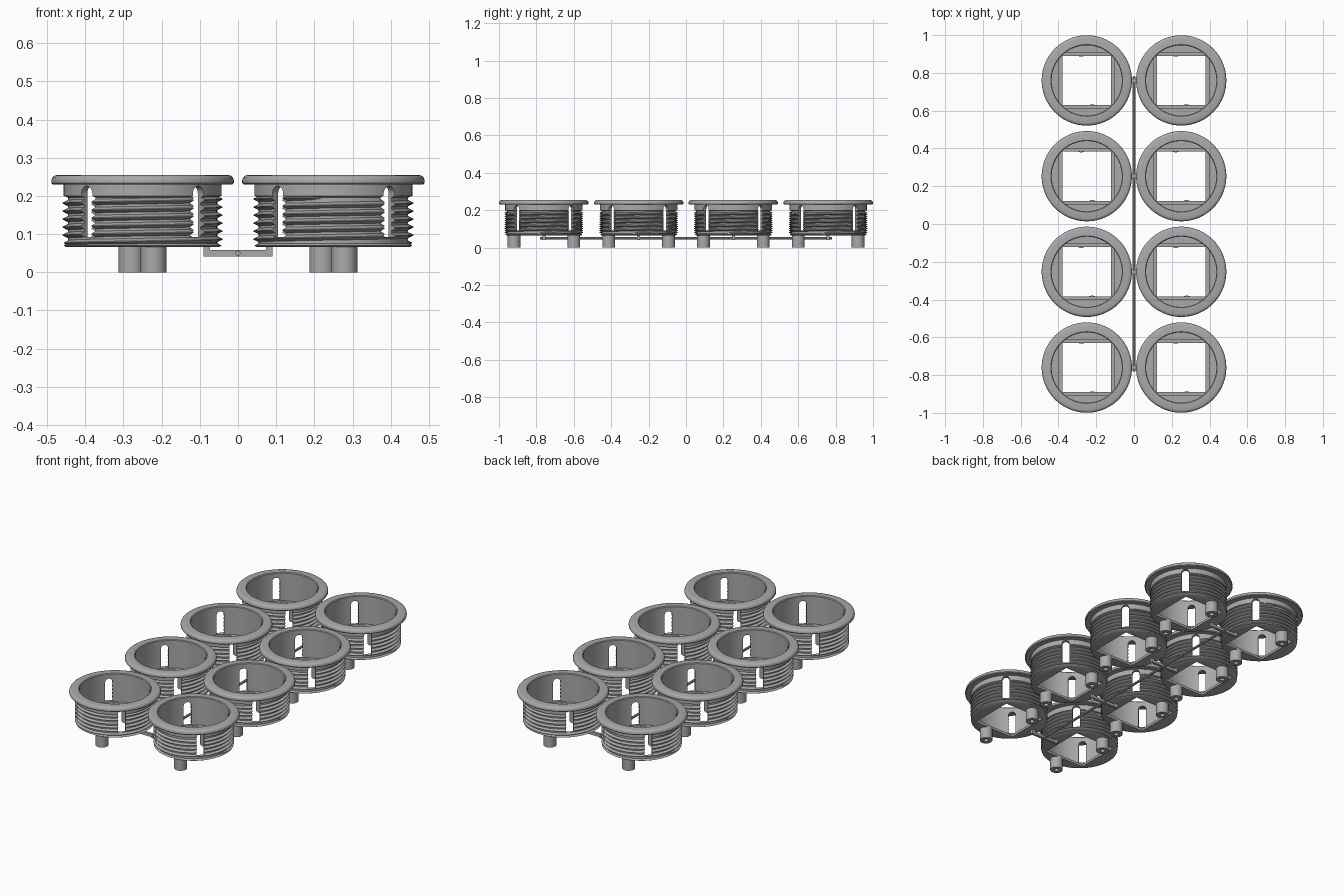
import bpy, bmesh, math
from mathutils import Matrix, Vector

cube = bpy.data.objects.get("Cube")
if cube:
    bpy.data.objects.remove(cube, do_unlink=True)

grey = bpy.data.materials.new("plain grey")
grey.use_nodes = True
COLOUR = (0.4, 0.4, 0.4, 1)
grey.diffuse_color = COLOUR
grey.node_tree.nodes["Principled BSDF"].inputs["Base Color"].default_value = COLOUR


def finish(name, bm):
    bmesh.ops.recalc_face_normals(bm, faces=bm.faces)
    mesh = bpy.data.meshes.new(name)
    bm.to_mesh(mesh)
    bm.free()
    mesh.materials.append(grey)
    obj = bpy.data.objects.new(name, mesh)
    bpy.context.collection.objects.link(obj)
    return obj


def smooth(obj, degrees=30):
    bpy.ops.object.select_all(action="DESELECT")
    obj.select_set(True)
    bpy.context.view_layer.objects.active = obj
    bpy.ops.object.shade_smooth_by_angle(angle=math.radians(degrees))


def lathe(name, profile, steps, closed=False):
    """Revolve (radius, height) points about z."""
    bm = bmesh.new()
    verts = [bm.verts.new((r, 0, z)) for r, z in profile]
    edges = [bm.edges.new(pair) for pair in zip(verts, verts[1:])]
    if closed:
        edges.append(bm.edges.new((verts[-1], verts[0])))
    bmesh.ops.spin(bm, geom=verts + edges, axis=(0, 0, 1), cent=(0, 0, 0),
                   angle=math.tau, steps=steps)
    bmesh.ops.remove_doubles(bm, verts=bm.verts, dist=1e-5)
    return finish(name, bm)


def add_box(bm, centre, size):
    bmesh.ops.create_cube(bm, size=1, matrix=Matrix.Translation(centre) @ Matrix.Diagonal((*size, 1)))


def box(name, centre, size):
    bm = bmesh.new()
    add_box(bm, centre, size)
    return finish(name, bm)


def slot_cutter(angle, half=0.02, bottom=0.093, top=0.226):
    """Round-topped bar that passes through opposite walls."""
    bm = bmesh.new()
    arc = [(half * math.cos(t), top - half + half * math.sin(t))
           for t in (math.pi * i / 12 for i in range(13))]
    outline = [(half, bottom)] + arc + [(-half, bottom)]
    face = bm.faces.new([bm.verts.new((-0.3, y, z)) for y, z in outline])
    new = bmesh.ops.extrude_face_region(bm, geom=[face])["geom"]
    bmesh.ops.translate(bm, vec=(0.6, 0, 0), verts=[v for v in new if isinstance(v, bmesh.types.BMVert)])
    bmesh.ops.rotate(bm, verts=bm.verts, matrix=Matrix.Rotation(angle, 3, "Z"))
    return finish("slot_cutter", bm)


def cut(obj, cutters):
    for c in cutters:
        mod = obj.modifiers.new("cut", "BOOLEAN")
        mod.operation, mod.solver, mod.object = "DIFFERENCE", "EXACT", c
    bpy.context.view_layer.update()
    graph = bpy.context.evaluated_depsgraph_get()
    mesh = bpy.data.meshes.new_from_object(obj.evaluated_get(graph))
    obj.modifiers.clear()
    obj.data = mesh


# Cup shell: floor, wall, neck and rounded flange
shell = lathe("cup_shell", [
    (0, 0.066), (0.2, 0.066), (0.207, 0.07), (0.196, 0.076), (0.196, 0.196), (0.207, 0.2),
    (0.207, 0.23), (0.235, 0.23), (0.239, 0.234), (0.239, 0.242), (0.236, 0.249),
    (0.231, 0.253), (0.224, 0.255), (0.19, 0.255), (0.186, 0.251), (0.186, 0.093), (0, 0.093)], 72)

# Screw thread: triangular ridge swept along a helix, tapered at its ends
PITCH, TURNS, STEPS = 0.021, 5.8, 64
END_ANGLE = -math.pi / 2
bm = bmesh.new()
count = int(TURNS * STEPS)
rings = []
for i in range(count + 1):
    a = END_ANGLE - (count - i) / STEPS * math.tau
    z = 0.197 - (count - i) / STEPS * PITCH
    grow = max(0.1, min(1, i / 5, (count - i) / 5))
    section = [(0.192, -0.0095), (0.192 + 0.018 * grow, -0.001),
               (0.192 + 0.018 * grow, 0.001), (0.192, 0.0095)]
    rings.append([bm.verts.new((r * math.cos(a), r * math.sin(a), z + dz)) for r, dz in section])
for p, q in zip(rings, rings[1:]):
    for j in range(4):
        k = (j + 1) % 4
        bm.faces.new((p[j], p[k], q[k], q[j]))
bm.faces.new(rings[0])
bm.faces.new(rings[-1])
thread = finish("cup_thread", bm)

# Four slots through the wall and a stepped square opening in the floor
slots = [slot_cutter(math.pi / 4), slot_cutter(-math.pi / 4)]
opening = box("opening_cutter", (0, 0, 0.08), (0.256, 0.26, 0.1))
ledge = box("ledge_cutter", (0, 0, 0.13), (0.296, 0.296, 0.1))
# The ledge cutter stays inside the wall
core = lathe("ledge_limit", [(0, 0), (0.186, 0), (0.186, 0.3), (0, 0.3)], 72)
limit = ledge.modifiers.new("limit", "BOOLEAN")
limit.operation, limit.solver, limit.object = "INTERSECT", "EXACT", core
cut(ledge, [])
cut(shell, slots + [opening, ledge])
cut(thread, slots)
for helper in slots + [opening, ledge, core]:
    bpy.data.objects.remove(helper, do_unlink=True)

# Hollow foot post
post = lathe("foot_post", [(0.034, 0), (0.034, 0.072), (0.013, 0.072), (0.013, 0)], 32, closed=True)

smooth(shell)
smooth(thread, 25)
smooth(post)

# Repeat the cup over two columns and four rows; the left-hand column is turned half round
ROWS = [-0.76, -0.253, 0.253, 0.76]
OFFSETS = {shell: [(0, 0)], thread: [(0, 0)], post: [(0.029, -0.16), (-0.029, 0.16)]}
for part, offsets in OFFSETS.items():
    for row, y in enumerate(ROWS):
        for side, x, turn in (("left", 0.25, 0), ("right", -0.25, math.pi)):
            for n, (dx, dy) in enumerate(offsets):
                copy = bpy.data.objects.new(f"{part.name}_{side}_{row + 1}_{n + 1}", part.data)
                copy.location = (x + dx, y + dy, 0)
                copy.rotation_euler.z = turn
                bpy.context.collection.objects.link(copy)
    bpy.data.objects.remove(part, do_unlink=True)

# Runner along the middle, with a cross bar and two upright pins per row
bm = bmesh.new()
bmesh.ops.create_cone(bm, cap_ends=True, segments=8, radius1=0.007, radius2=0.007, depth=1.56,
                      matrix=Matrix.Translation((0, 0, 0.05)) @ Matrix.Rotation(math.pi / 2, 4, "X"))
finish("runner", bm)
for row, y in enumerate(ROWS):
    bm = bmesh.new()
    add_box(bm, (0, y, 0.05), (0.182, 0.016, 0.016))
    for side in (-1, 1):
        add_box(bm, (side * 0.082, y, 0.058), (0.018, 0.016, 0.03))
    finish(f"cross_bar_{row + 1}", bm)
